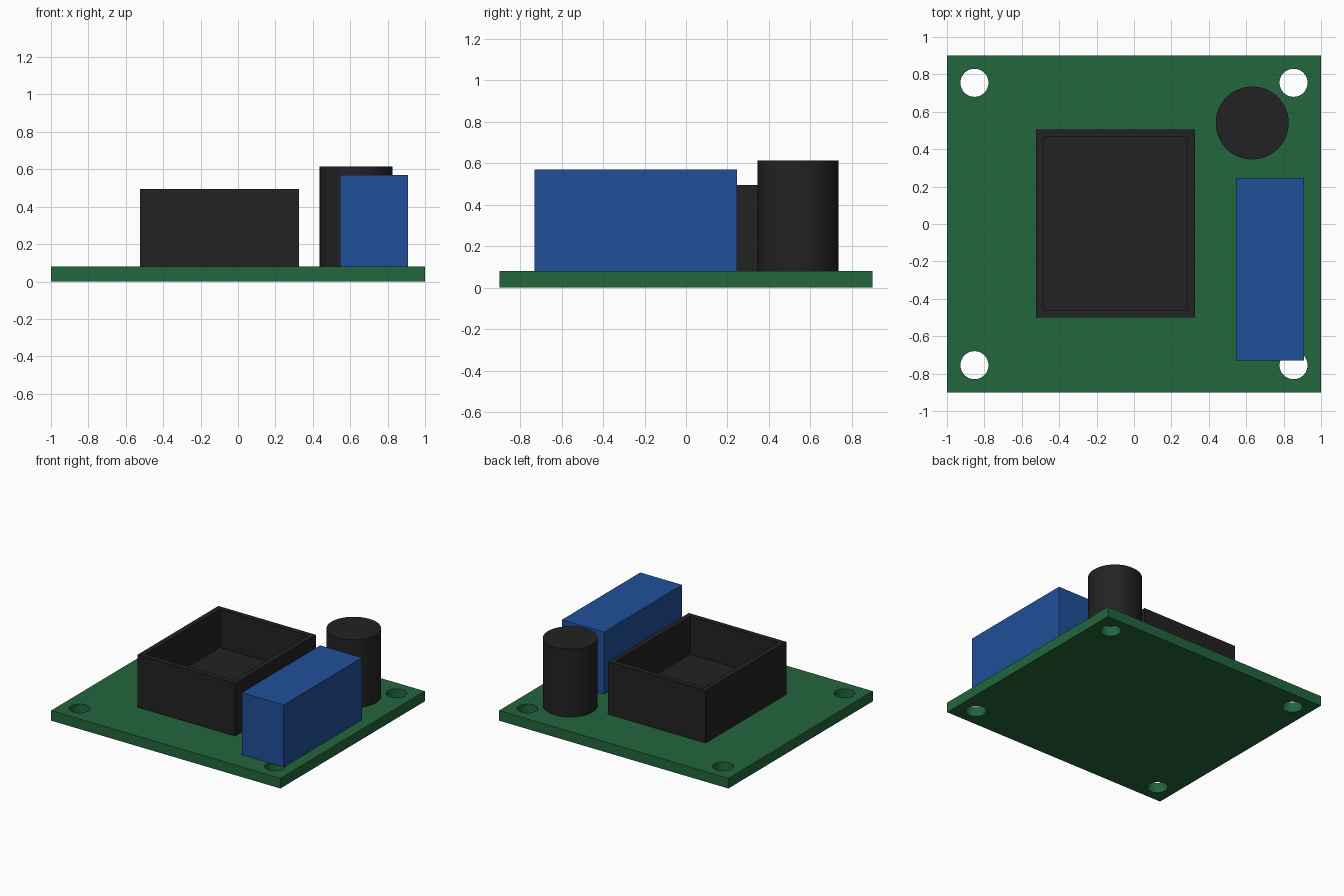
import bpy
import bmesh
from math import radians

if "Cube" in bpy.data.objects:
    bpy.data.objects.remove(bpy.data.objects["Cube"], do_unlink=True)


def material(name, rgb):
    mat = bpy.data.materials.new(name)
    mat.use_nodes = True
    mat.diffuse_color = (*rgb, 1)
    mat.node_tree.nodes["Principled BSDF"].inputs["Base Color"].default_value = (*rgb, 1)
    return mat


green = material("board green", (0.016, 0.133, 0.045))
black = material("plastic black", (0.016, 0.016, 0.016))
blue = material("relay blue", (0.015, 0.08, 0.32))


def box(name, low, high, mat):
    """Box spanning two opposite corners."""
    bpy.ops.mesh.primitive_cube_add(size=1, location=[(a + b) / 2 for a, b in zip(low, high)])
    obj = bpy.context.object
    obj.name = name
    obj.scale = [b - a for a, b in zip(low, high)]
    bpy.ops.object.transform_apply(location=False, rotation=False, scale=True)
    obj.data.materials.append(mat)
    return obj


def cylinder(name, x, y, radius, bottom, top, mat):
    bpy.ops.mesh.primitive_cylinder_add(vertices=48, radius=radius, depth=top - bottom,
                                        location=(x, y, (bottom + top) / 2))
    obj = bpy.context.object
    obj.name = name
    obj.data.materials.append(mat)
    bpy.ops.object.shade_smooth_by_angle(angle=radians(30))
    return obj


BOARD_TOP = 0.08

# Circuit board with a mounting hole drilled in each corner
board = box("circuit_board", (-1, -0.9, 0), (1, 0.9, BOARD_TOP), green)
for x in (-0.853, 0.853):
    for y in (-0.755, 0.755):
        drill = cylinder("hole_cutter", x, y, 0.075, -0.1, 0.2, green)
        cut = board.modifiers.new("hole", 'BOOLEAN')
        cut.operation = 'DIFFERENCE'
        cut.object = drill
        bpy.context.view_layer.objects.active = board
        bpy.ops.object.modifier_apply(modifier=cut.name)
        bpy.data.objects.remove(drill, do_unlink=True)
bpy.ops.object.select_all(action='DESELECT')
board.select_set(True)
bpy.context.view_layer.objects.active = board
bpy.ops.object.shade_smooth_by_angle(angle=radians(30))

# Open-topped housing: inset the top face for the rim, then sink it
housing = box("open_housing", (-0.525, -0.5, BOARD_TOP), (0.325, 0.505, 0.495), black)
bm = bmesh.new()
bm.from_mesh(housing.data)
top = max(bm.faces, key=lambda f: f.calc_center_median().z)
bmesh.ops.inset_region(bm, faces=[top], thickness=0.058)
floor = bmesh.ops.extrude_discrete_faces(bm, faces=[top])["faces"][0]
bmesh.ops.translate(bm, verts=floor.verts, vec=(0, 0, -0.3))
bmesh.ops.recalc_face_normals(bm, faces=bm.faces)
bm.to_mesh(housing.data)
bm.free()

# Relay block and round capacitor
box("relay_block", (0.545, -0.73, BOARD_TOP), (0.91, 0.245, 0.57), blue)
cylinder("capacitor", 0.632, 0.54, 0.195, BOARD_TOP, 0.615, black)
